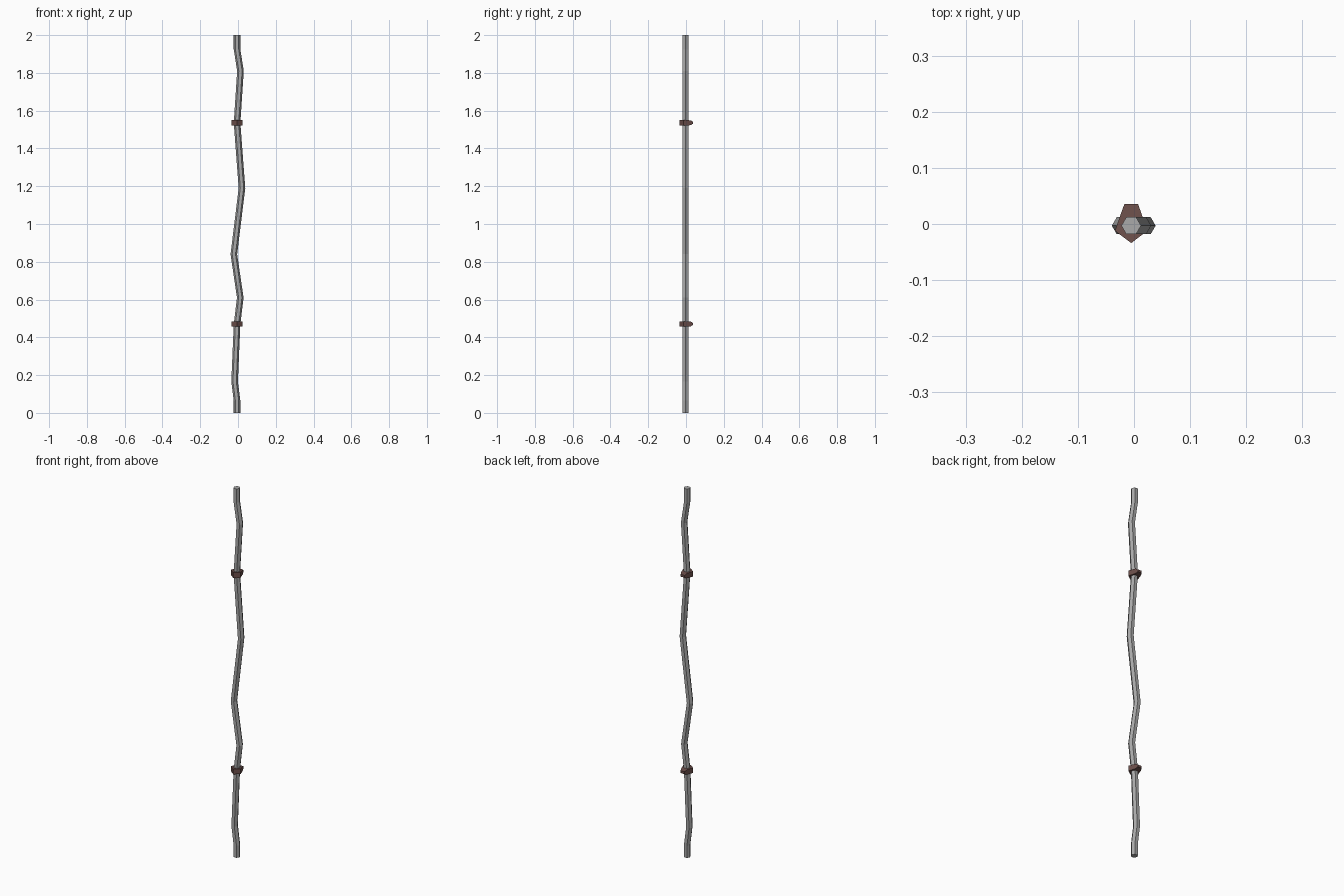
import bpy, bmesh, math

if "Cube" in bpy.data.objects:
    bpy.data.objects.remove(bpy.data.objects["Cube"])


def material(name, rgb):
    m = bpy.data.materials.new(name)
    m.diffuse_color = (*rgb, 1)
    m.use_nodes = True
    m.node_tree.nodes["Principled BSDF"].inputs["Base Color"].default_value = m.diffuse_color
    return m


def loft(name, sections, mat):
    """Skin a list of equal-sized closed sections and cap both ends."""
    bm = bmesh.new()
    loops = [[bm.verts.new(p) for p in s] for s in sections]
    for a, b in zip(loops, loops[1:]):
        n = len(a)
        for i in range(n):
            j = (i + 1) % n
            bm.faces.new((a[i], a[j], b[j], b[i]))
    bm.faces.new(loops[0][::-1])
    bm.faces.new(loops[-1])
    bmesh.ops.recalc_face_normals(bm, faces=bm.faces)
    me = bpy.data.meshes.new(name)
    bm.to_mesh(me)
    bm.free()
    me.materials.append(mat)
    ob = bpy.data.objects.new(name, me)
    bpy.context.collection.objects.link(ob)
    return ob


grey = material("worn_grey_metal", (0.40, 0.40, 0.40))
brown = material("rusty_brown", (0.15, 0.078, 0.07))

# Crooked six-sided rod: (x, z) of each bend
CX, CY, R = -0.005, -0.003, 0.0175
bends = [(CX, 0), (CX, 0.065), (-0.018, 0.165), (CX, 0.47), (0.012, 0.61),
         (-0.022, 0.84), (0.021, 1.19), (CX, 1.535), (0.013, 1.81),
         (CX, 1.925), (CX, 2.0)]
loft("bent_rod",
     [[(x + R * math.cos(k * math.pi / 3), CY + R * math.sin(k * math.pi / 3), z)
       for k in range(6)] for x, z in bends], grey)

# Clamp outline: offset from the rod in x, y, and half thickness (thin at the back)
right = [(0.029, -0.012, 0.014), (0.016, 0.025, 0.013), (0.012, 0.036, 0.006)]
left = [(-x, y, h) for x, y, h in reversed(right)]
outline = [(0, -0.034, 0.014)] + right + left

# Two clamps around the rod
for name, z in (("lower_clamp", 0.471), ("upper_clamp", 1.536)):
    loft(name, [[(CX + x, y, z + s * h) for x, y, h in outline] for s in (-1, 1)], brown)
